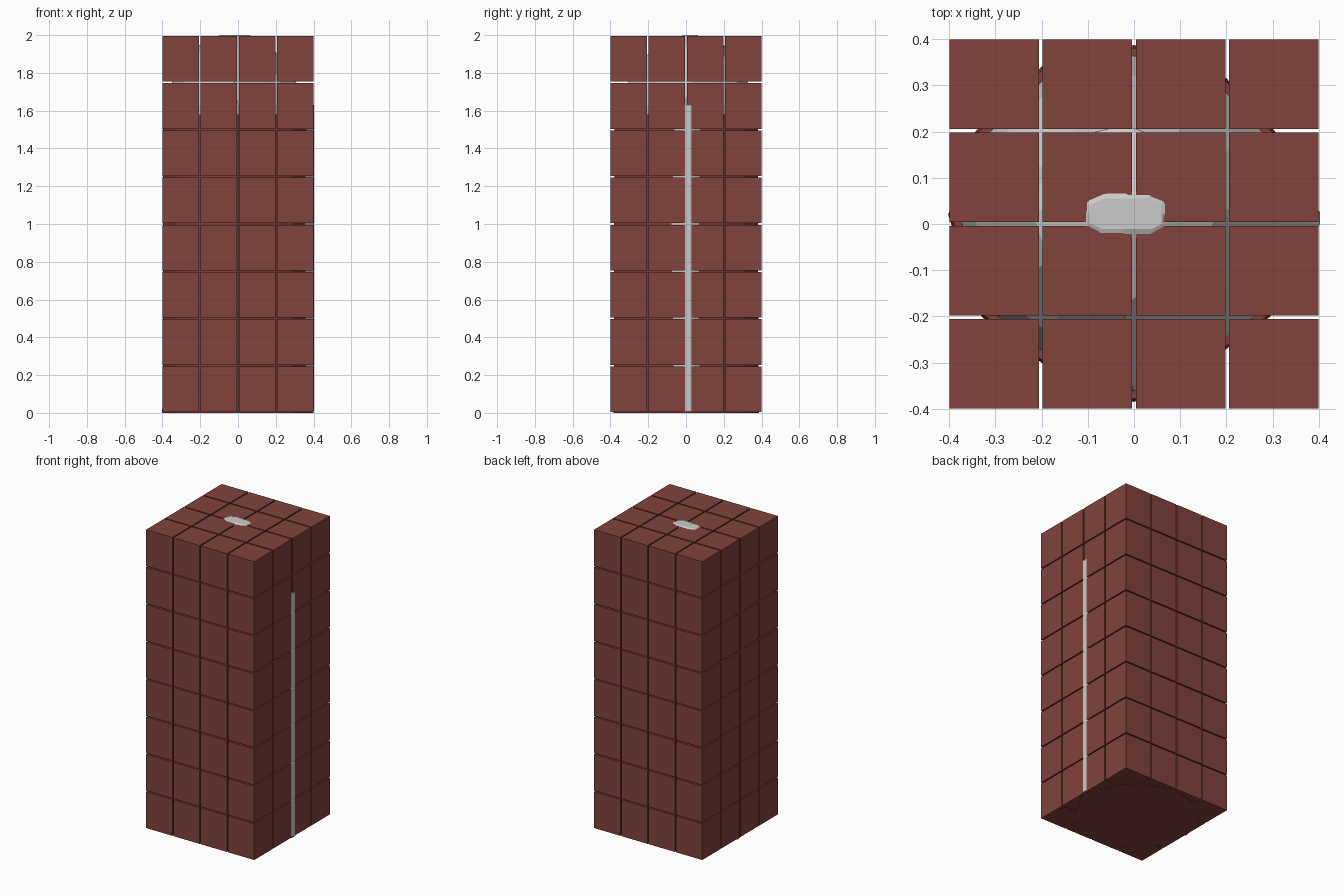
import bpy, bmesh

if "Cube" in bpy.data.objects:
    bpy.data.objects.remove(bpy.data.objects["Cube"])

red = bpy.data.materials.new("brick_red")
red.diffuse_color = (0.22, 0.055, 0.045, 1)
red.use_nodes = True
red.node_tree.nodes["Principled BSDF"].inputs["Base Color"].default_value = red.diffuse_color


def finish(bm, name, mat=None):
    bmesh.ops.recalc_face_normals(bm, faces=bm.faces)
    me = bpy.data.meshes.new(name)
    bm.to_mesh(me)
    bm.free()
    ob = bpy.data.objects.new(name, me)
    bpy.context.collection.objects.link(ob)
    if mat:
        me.materials.append(mat)
    return ob


def loft(name, rings, mat=None):
    """Solid through stacked closed rings with equal point counts."""
    bm = bmesh.new()
    vs = [[bm.verts.new(p) for p in r] for r in rings]
    n = len(vs[0])
    for a, b in zip(vs, vs[1:]):
        for i in range(n):
            j = (i + 1) % n
            bm.faces.new((a[i], a[j], b[j], b[i]))
    bm.faces.new(vs[0][::-1])
    bm.faces.new(vs[-1])
    return finish(bm, name, mat)


# Grid of separate blocks
W, H = 0.1935, 0.242
block = bmesh.new()
bmesh.ops.create_cube(block, size=1)
bmesh.ops.scale(block, vec=(W, W, H), verts=block.verts)
mesh_block = finish(block, "block_0_0_0", red)
for k in range(8):
    for j in range(4):
        for i in range(4):
            if i + j + k == 0:
                ob = mesh_block
            else:
                ob = bpy.data.objects.new(f"block_{i}_{j}_{k}", mesh_block.data)
                bpy.context.collection.objects.link(ob)
            ob.location = ((i - 1.5) * 0.2018, (j - 1.5) * 0.2018, 0.125 + 0.25 * k)

# Irregular faceted outline of the core
outline = [(0.40, 0.0), (0.40, 0.025), (0.305, 0.2), (0.2, 0.315), (0, 0.387),
           (-0.2, 0.34), (-0.343, 0.2), (-0.402, 0.02), (-0.33, -0.2),
           (-0.2, -0.3), (0, -0.385), (0.2, -0.27), (0.295, -0.2)]


def ring(z, s, cx=0.0, cy=0.0, sy=None):
    sy = s if sy is None else sy
    return [(cx + x * s, cy + y * sy, z) for x, y in outline]


# Red lower shell around the stone
loft("core_shell", [ring(0, 1), ring(0.08, 0.99), ring(1.58, 0.985)], red)

# Grey standing stone inside, tapering to a small flat tip
stone = [ring(0.01, 0.96), ring(1.63, 0.94), ring(1.75, 0.82, -0.02, 0.01),
         ring(1.94, 0.5, -0.02, 0.02)]
for r in stone[:2]:  # narrow ridge reaching the right face
    r[0], r[1] = (0.402, 0.0, r[0][2]), (0.402, 0.025, r[1][2])
tip = []
for x, y in outline:
    m = max(abs(x), abs(y))
    tip.append((-0.018 + 0.077 * x / m, 0.022 + 0.033 * y / m, 2.0))
stone.append(tip)
loft("standing_stone", stone)
